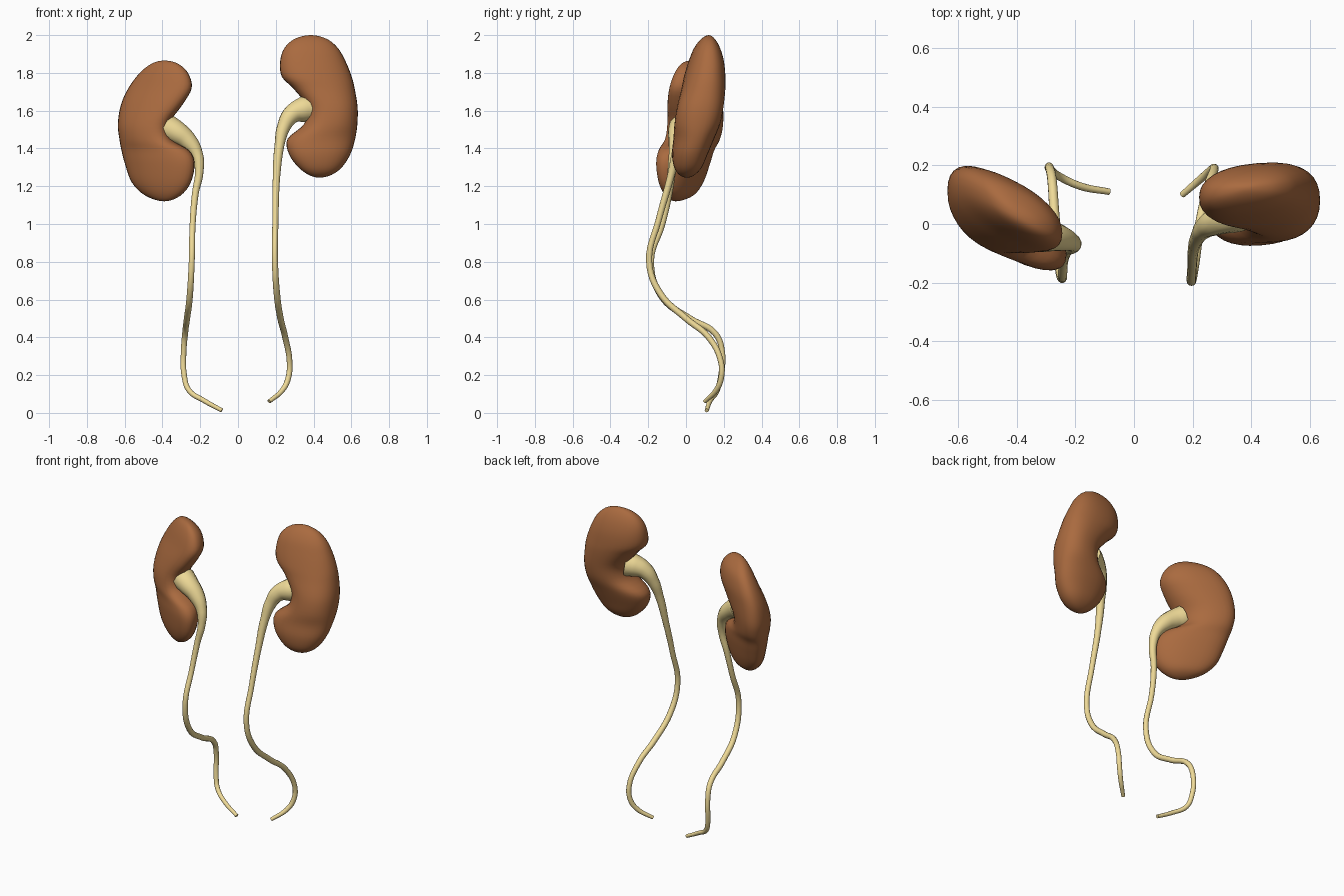
import bpy, bmesh, math

if "Cube" in bpy.data.objects:
    bpy.data.objects.remove(bpy.data.objects["Cube"])


def material(name, color):
    m = bpy.data.materials.new(name)
    m.diffuse_color = (*color, 1)
    m.use_nodes = True
    m.node_tree.nodes["Principled BSDF"].inputs["Base Color"].default_value = m.diffuse_color
    return m


BROWN = material("kidney_brown", (0.40, 0.145, 0.05))
CREAM = material("ureter_cream", (0.86, 0.70, 0.31))


def catmull(a, b, c, d, t):
    return [0.5 * (2 * q + (r - p) * t + (2 * p - 5 * q + 4 * r - s) * t * t
                   + (3 * q - p - 3 * r + s) * t ** 3) for p, q, r, s in zip(a, b, c, d)]


def power(v, e):
    return math.copysign(abs(v) ** e, v)


def kidney(name, rows, skew, mid_x, blunt, sides=32, steps=4):
    """Loft of skewed blunt ellipses; rows are z, low x, high x, centre y, half depth."""
    flip = lambda r: (r[0], r[2], r[1], r[3], -r[4])
    pts = [flip(rows[1])] + rows + [flip(rows[-2])]
    fine = [catmull(*pts[i:i + 4], s / steps)
            for i in range(len(pts) - 3) for s in range(steps)][1:]
    bm = bmesh.new()

    def point(row, ang):
        z, lo, hi, cy, ry = row
        x = (lo + hi) / 2 + (hi - lo) / 2 * power(math.cos(ang), blunt)
        y = cy + skew * (x - mid_x) + ry * power(math.sin(ang), blunt)
        return bm.verts.new((x, y, z))

    rings = [[point(r, math.tau * j / sides) for j in range(sides)] for r in fine]
    top, bottom = point(rows[0], 0), point(rows[-1], 0)
    for j in range(sides):
        k = (j + 1) % sides
        bm.faces.new((top, rings[0][j], rings[0][k]))
        bm.faces.new((bottom, rings[-1][k], rings[-1][j]))
        for a, b in zip(rings, rings[1:]):
            bm.faces.new((a[j], b[j], b[k], a[k]))
    bmesh.ops.recalc_face_normals(bm, faces=bm.faces)
    for f in bm.faces:
        f.smooth = True
    me = bpy.data.meshes.new(name)
    bm.to_mesh(me)
    bm.free()
    me.materials.append(BROWN)
    bpy.context.collection.objects.link(bpy.data.objects.new(name, me))


def ureter(name, path):
    """Tapered tube; path points are x, y, z, radius."""
    cu = bpy.data.curves.new(name, 'CURVE')
    cu.dimensions = '3D'
    cu.bevel_depth = 1
    cu.bevel_resolution = 4
    cu.resolution_u = 6
    cu.use_fill_caps = True
    sp = cu.splines.new('BEZIER')
    sp.bezier_points.add(len(path) - 1)
    for p, (x, y, z, r) in zip(sp.bezier_points, path):
        p.co = (x, y, z)
        p.radius = r
        p.handle_left_type = p.handle_right_type = 'AUTO'
    cu.materials.append(CREAM)
    ob = bpy.data.objects.new(name, cu)
    bpy.context.collection.objects.link(ob)
    bpy.ops.object.select_all(action='DESELECT')
    ob.select_set(True)
    bpy.context.view_layer.objects.active = ob
    bpy.ops.object.convert(target='MESH')
    bpy.ops.object.shade_smooth_by_angle(angle=math.radians(50))


# Kidney on the +x side, upright and leaning back
kidney("kidney_high", [
    (2.0, .385, .385, .125, 0), (1.98, .30, .47, .12, .035),
    (1.93, .245, .53, .115, .068), (1.86, .223, .57, .11, .092),
    (1.78, .232, .602, .10, .108), (1.715, .295, .618, .09, .115),
    (1.62, .365, .633, .07, .122), (1.53, .35, .632, .055, .12),
    (1.45, .262, .62, .04, .106), (1.37, .27, .595, .02, .093),
    (1.30, .32, .55, .01, .072), (1.26, .375, .495, .005, .04),
    (1.245, .43, .43, .005, 0)], 0.08, .43, .88)

# Kidney on the -x side, lower and turned to the front
kidney("kidney_low", [
    (1.865, -.39, -.39, .05, 0), (1.85, -.455, -.32, .055, .038),
    (1.80, -.52, -.265, .065, .077), (1.72, -.58, -.245, .06, .102),
    (1.63, -.62, -.295, .04, .118), (1.53, -.636, -.365, .02, .128),
    (1.45, -.628, -.355, .01, .125), (1.39, -.617, -.26, .003, .113),
    (1.32, -.599, -.23, -.003, .105), (1.22, -.562, -.25, -.01, .085),
    (1.15, -.49, -.305, -.015, .055), (1.12, -.39, -.39, -.03, 0)], -0.48, -.44, .88)

# Ureters, flaring into the renal pelvis at the top
ureter("ureter_high", [
    (.385, .055, 1.612, .072), (.34, .035, 1.605, .066), (.285, .012, 1.58, .05),
    (.243, -.012, 1.515, .036), (.22, -.04, 1.42, .026), (.203, -.085, 1.235, .019),
    (.198, -.145, 1.02, .016), (.196, -.195, .80, .016), (.206, -.135, .63, .017),
    (.225, .0, .50, .017), (.25, .12, .40, .016), (.273, .185, .27, .015),
    (.265, .185, .18, .015), (.235, .16, .12, .014), (.165, .10, .06, .011)])
ureter("ureter_low", [
    (-.375, -.02, 1.51, .072), (-.325, -.035, 1.485, .062), (-.265, -.045, 1.44, .049),
    (-.217, -.06, 1.37, .032), (-.205, -.075, 1.28, .023), (-.226, -.09, 1.16, .018),
    (-.24, -.125, 1.0, .016), (-.245, -.185, .80, .016), (-.256, -.125, .61, .017),
    (-.27, .02, .50, .017), (-.28, .155, .42, .016), (-.288, .192, .32, .015),
    (-.285, .185, .20, .015), (-.26, .165, .12, .014), (-.18, .128, .065, .013),
    (-.085, .11, .013, .011)])
